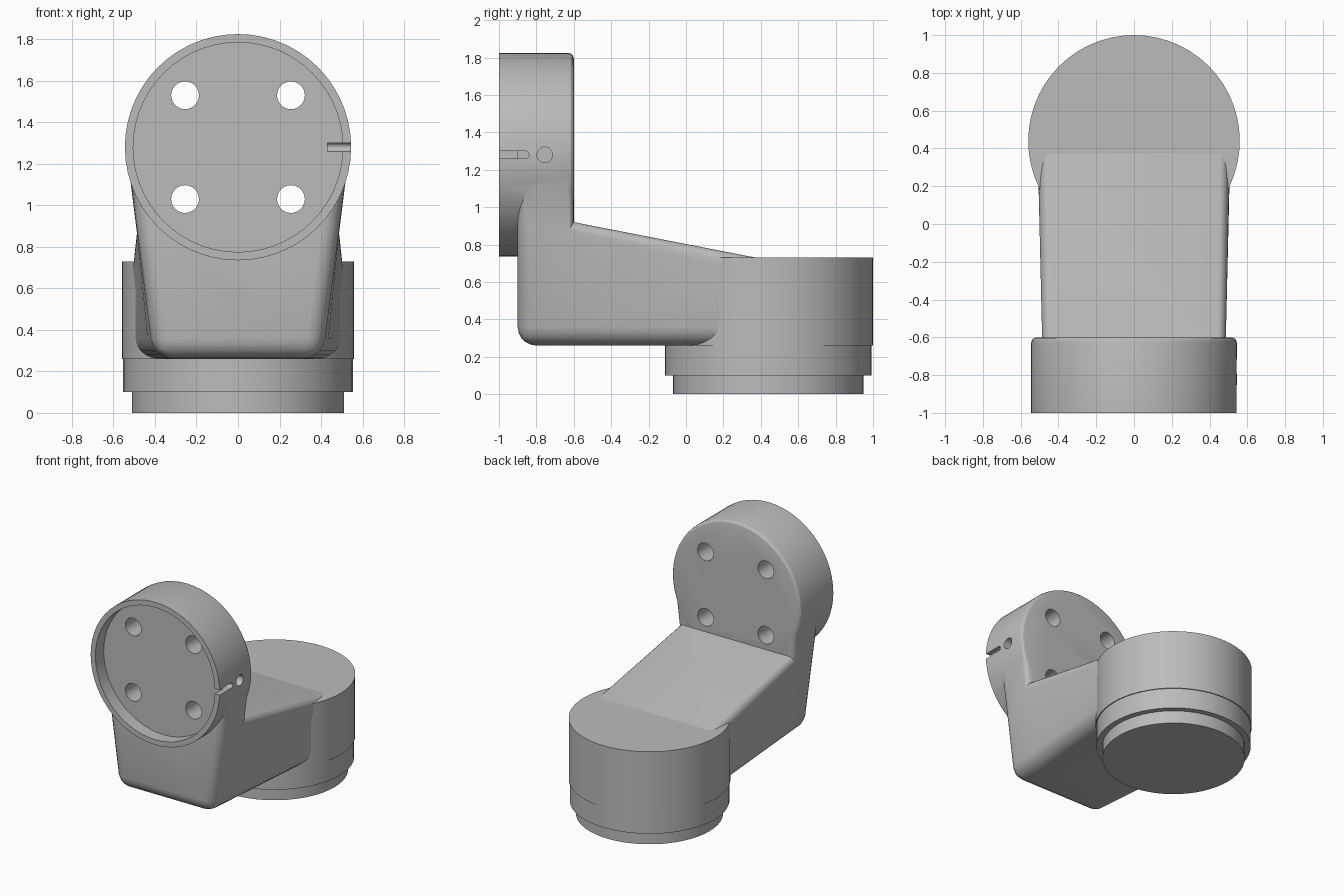
import bpy, bmesh
from math import radians, sin, cos, pi
from mathutils import Matrix

cube = bpy.data.objects.get("Cube")
if cube:
    bpy.data.objects.remove(cube, do_unlink=True)

grey = bpy.data.materials.new("plain grey")
grey.use_nodes = True
grey.diffuse_color = (0.5, 0.5, 0.5, 1)
grey.node_tree.nodes["Principled BSDF"].inputs["Base Color"].default_value = (0.5, 0.5, 0.5, 1)

# turn axes: z to -y for the head, z to +x for side cuts
FACING = Matrix.Rotation(radians(90), 4, 'X')
SIDEWAYS = Matrix.Rotation(radians(90), 4, 'Y')


def add_object(name, bm, matrix=Matrix()):
    bmesh.ops.recalc_face_normals(bm, faces=bm.faces)
    bm.transform(matrix)
    mesh = bpy.data.meshes.new(name)
    bm.to_mesh(mesh)
    bm.free()
    mesh.materials.append(grey)
    obj = bpy.data.objects.new(name, mesh)
    bpy.context.collection.objects.link(obj)
    return obj


def lathe(name, profile, matrix=Matrix(), sides=56):
    """Closed solid from (radius, height) points turned about z."""
    bm = bmesh.new()
    rings = [[bm.verts.new((r * cos(2 * pi * i / sides), r * sin(2 * pi * i / sides), h))
              for i in range(sides)] for r, h in profile]
    for low, high in zip(rings, rings[1:]):
        for i in range(sides):
            j = (i + 1) % sides
            bm.faces.new((low[i], low[j], high[j], high[i]))
    bm.faces.new(rings[0][::-1])
    bm.faces.new(rings[-1])
    return add_object(name, bm, matrix)


def box(name, low, high):
    bm = bmesh.new()
    bmesh.ops.create_cube(bm, size=1)
    for v in bm.verts:
        v.co = [a if c < 0 else b for a, b, c in zip(low, high, v.co)]
    return add_object(name, bm)


def activate(obj):
    bpy.ops.object.select_all(action='DESELECT')
    obj.select_set(True)
    bpy.context.view_layer.objects.active = obj


def combine(obj, other, operation):
    activate(obj)
    mod = obj.modifiers.new("combine", 'BOOLEAN')
    mod.operation, mod.solver, mod.object = operation, 'EXACT', other
    other.hide_render = True
    bpy.ops.object.modifier_apply(modifier=mod.name)
    bpy.data.objects.remove(other, do_unlink=True)


# L-shaped arm: side outline split into three quads, width changing along it
FRONT, BACK, END = -0.9, -0.601, 0.4
points = {"toe": (FRONT, 0.26), "under": (BACK, 0.26), "heel": (END, 0.26),
          "tail": (END, 0.725), "corner": (BACK, 0.92), "chest": (FRONT, 0.92),
          "nape": (BACK, 1.19), "brow": (FRONT, 1.19)}
outline = ["toe", "under", "heel", "tail", "corner", "nape", "brow", "chest"]
panels = [("toe", "under", "corner", "chest"), ("under", "heel", "tail", "corner"),
          ("chest", "corner", "nape", "brow")]


def half_width(y, z):
    t = (y - FRONT) / (END - FRONT)
    if z > 1:
        t = 0
    return (1 - t) * (0.40 + 0.137 * (z - 0.26)) + t * 0.51


bm = bmesh.new()
sides = {s: {k: bm.verts.new((s * half_width(y, z), y, z)) for k, (y, z) in points.items()}
         for s in (-1, 1)}
for s in sides:
    for panel in panels:
        bm.faces.new([sides[s][k] for k in panel])
for a, b in zip(outline, outline[1:] + outline[:1]):
    bm.faces.new((sides[-1][a], sides[-1][b], sides[1][b], sides[1][a]))

# rounded edges, as fractions of the bevel width
weight = bm.edges.layers.float.new("bevel_weight_edge")
rounding = {("toe", "under"): 1, ("under", "heel"): 1, ("toe", "chest"): 0.8,
            ("chest", "brow"): 0.8, ("tail", "corner"): 0.7, ("corner", "nape"): 0.35}
for s in sides:
    for (a, b), w in rounding.items():
        bm.edges.get((sides[s][a], sides[s][b]))[weight] = w
bm.edges.get((sides[-1]["toe"], sides[1]["toe"]))[weight] = 1
arm = add_object("arm", bm)
activate(arm)
bevel = arm.modifiers.new("round", 'BEVEL')
bevel.limit_method, bevel.width, bevel.segments = 'WEIGHT', 0.1, 5
bpy.ops.object.modifier_apply(modifier=bevel.name)

# round head with a softened rear rim, joined to the arm
CENTRE = 1.28
at_head = Matrix.Translation((0, 0, CENTRE)) @ FACING
head = lathe("head_and_arm", [(0.515, 0.6), (0.53, 0.604), (0.541, 0.615),
                              (0.545, 0.63), (0.545, 1.0)], at_head)
combine(head, arm, 'UNION')

# front recess and four through holes
combine(head, lathe("recess_cutter", [(0.505, 0.9), (0.505, 1.1)], at_head), 'DIFFERENCE')
for x in (-0.255, 0.255):
    for z in (-0.25, 0.25):
        place = Matrix.Translation((x, 0, CENTRE + z)) @ FACING
        combine(head, lathe("hole_cutter", [(0.067, 0.5), (0.067, 1.1)], place, 24), 'DIFFERENCE')

# key slot with a round end, and a side pin hole
combine(head, box("slot_cutter", (0.43, -1.1, CENTRE - 0.02), (0.6, -0.86, CENTRE + 0.02)),
        'DIFFERENCE')
for y, r in ((-0.86, 0.0201), (-0.755, 0.042)):
    place = Matrix.Translation((0, y, CENTRE)) @ SIDEWAYS
    combine(head, lathe("side_cutter", [(r, 0.43), (r, 0.6)], place, 20), 'DIFFERENCE')

# stepped round base
base = lathe("base", [(0.51, 0), (0.51, 0.1), (0.553, 0.1), (0.553, 0.26),
                      (0.56, 0.26), (0.56, 0.73)], Matrix.Translation((0, 0.44, 0)))

for obj in (head, base):
    activate(obj)
    bpy.ops.object.shade_smooth_by_angle(angle=radians(30))
